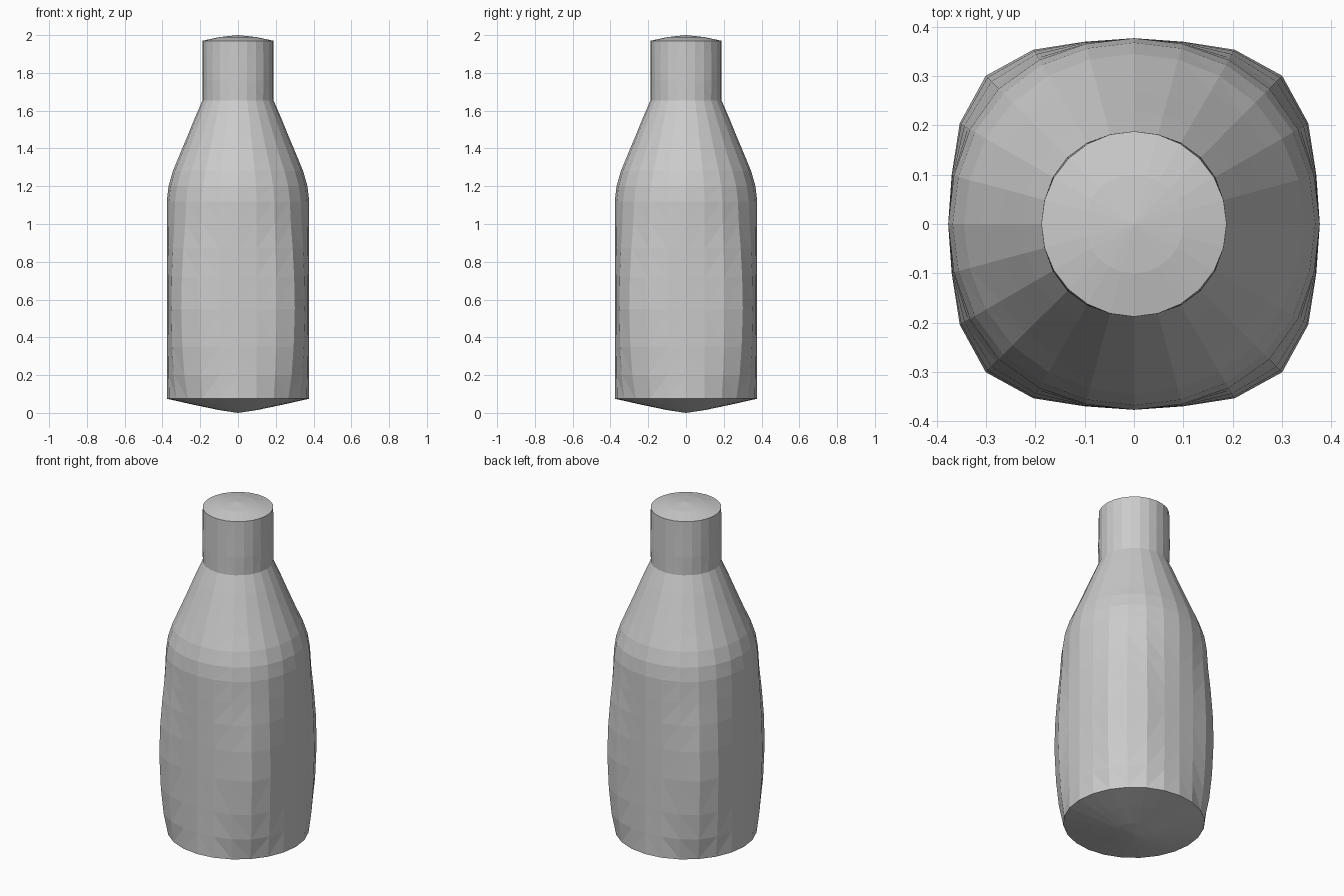
import bpy, bmesh, math

if "Cube" in bpy.data.objects:
    bpy.data.objects.remove(bpy.data.objects["Cube"])

SIDES = 24
# Profile: (height, radius on the axes, extra bulge at the diagonals)
PROFILE = [
    (0.015, 0.10, 0), (0.042, 0.23, 0), (0.075, 0.377, 0),            # domed underside
    (0.20, 0.377, 0.065), (0.35, 0.377, 0.105), (0.55, 0.377, 0.128),  # body
    (0.72, 0.377, 0.115), (0.87, 0.377, 0.085), (1.0, 0.377, 0.05),
    (1.12, 0.377, 0.03), (1.20, 0.368, 0.02), (1.28, 0.345, 0.01),     # shoulder
    (1.36, 0.312, 0), (1.46, 0.270, 0), (1.56, 0.229, 0), (1.655, 0.188, 0),
    (1.76, 0.188, 0.02), (1.87, 0.188, 0.01), (1.97, 0.188, 0),        # neck
    (1.989, 0.10, 0),                                                  # domed top
]


def ring(bm, z, radius, bulge):
    verts = []
    for i in range(SIDES):
        a = math.tau * i / SIDES
        r = radius * (1 + bulge * abs(math.sin(2 * a)) ** 3)
        verts.append(bm.verts.new((r * math.cos(a), r * math.sin(a), z)))
    return verts


# Bottle: stacked rings, softly squared in the body, closed by two shallow tips
bm = bmesh.new()
rings = [ring(bm, *p) for p in PROFILE]
bottom = bm.verts.new((0, 0, 0))
top = bm.verts.new((0, 0, 2))
for i in range(SIDES):
    j = (i + 1) % SIDES
    for lo, hi in zip(rings, rings[1:]):
        bm.faces.new((lo[i], lo[j], hi[j], hi[i]))
    bm.faces.new((bottom, rings[0][j], rings[0][i]))
    bm.faces.new((top, rings[-1][i], rings[-1][j]))
bmesh.ops.triangulate(bm, faces=bm.faces[:])
bmesh.ops.recalc_face_normals(bm, faces=bm.faces[:])

mesh = bpy.data.meshes.new("bottle")
bm.to_mesh(mesh)
bm.free()
bpy.context.collection.objects.link(bpy.data.objects.new("bottle", mesh))
